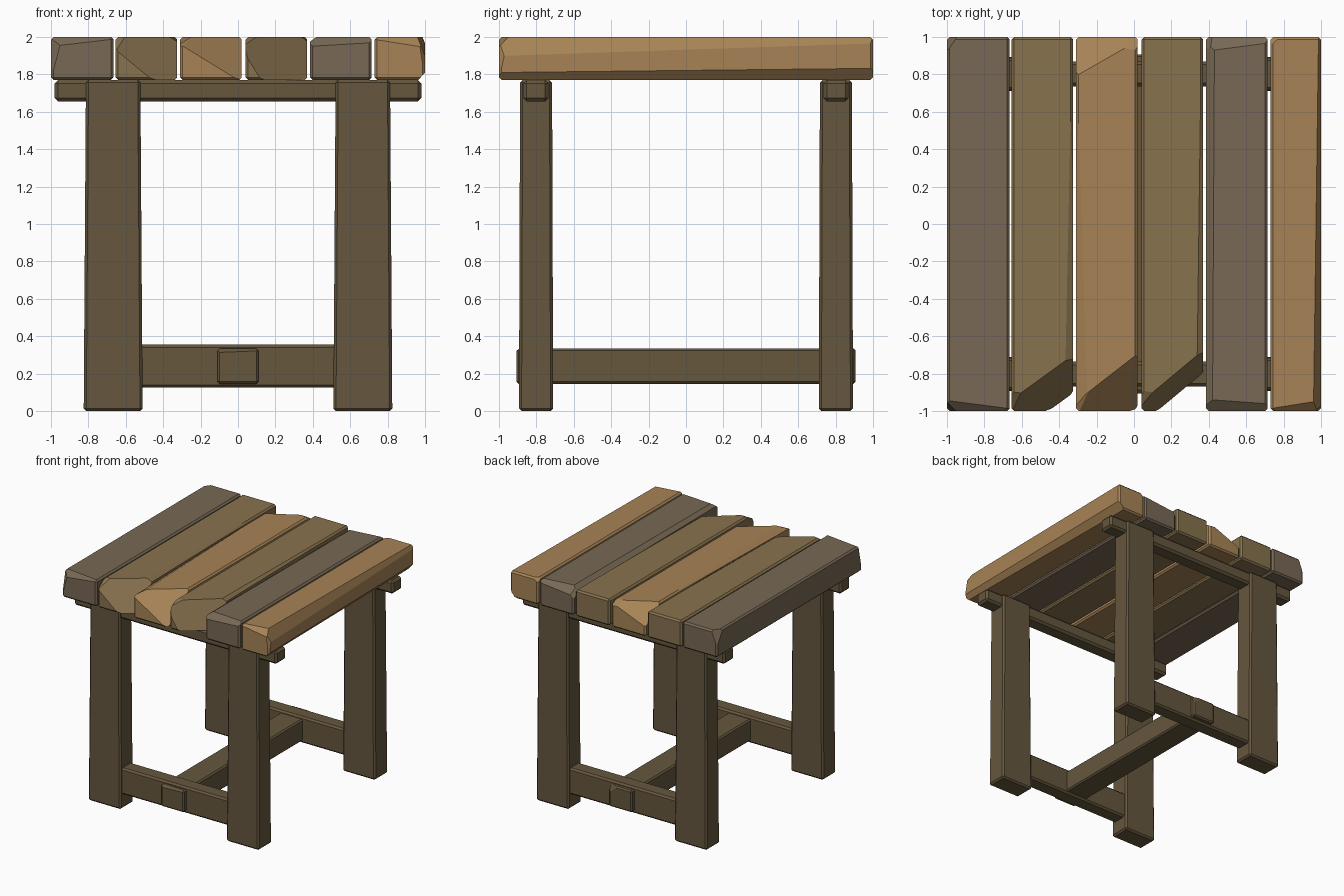
import bpy, bmesh
from mathutils import Vector

if "Cube" in bpy.data.objects:
    bpy.data.objects.remove(bpy.data.objects["Cube"])


def material(name, rgb):
    m = bpy.data.materials.new(name)
    m.diffuse_color = (*rgb, 1)
    m.use_nodes = True
    m.node_tree.nodes["Principled BSDF"].inputs["Base Color"].default_value = m.diffuse_color
    return m


GREY = material("grey_wood", (0.188, 0.141, 0.091))
BROWN = material("brown_wood", (0.246, 0.168, 0.076))
TAN = material("tan_wood", (0.39, 0.23, 0.093))
DARK = material("dark_wood", (0.133, 0.095, 0.048))


def slice_off(bm, co, no):
    """Remove everything beyond a plane and cap the cut."""
    r = bmesh.ops.bisect_plane(bm, geom=bm.verts[:] + bm.edges[:] + bm.faces[:],
                               plane_co=co, plane_no=no, clear_outer=True)
    edges = [e for e in r["geom_cut"]
             if isinstance(e, bmesh.types.BMEdge) and e.is_boundary]
    if edges:
        bmesh.ops.edgenet_fill(bm, edges=edges)


def beam(name, x, y, z, mat, bevel=0.012, taper=0.0, cuts=(), planes=()):
    """Bevelled box between limits; cuts are (x1, y1, x2, y2, slope) lines on the top."""
    bm = bmesh.new()
    bmesh.ops.create_cube(bm, size=1)
    lo, hi = Vector((x[0], y[0], z[0])), Vector((x[1], y[1], z[1]))
    mid = (lo + hi) / 2
    for v in bm.verts:
        t = taper if v.co.z > 0 else 0
        size = hi - lo - Vector((2 * t, t, 0))
        v.co = mid + Vector(a * b for a, b in zip(v.co, size))
    bmesh.ops.bevel(bm, geom=bm.edges[:], offset=bevel, segments=1,
                    profile=0.5, affect='EDGES')
    for x1, y1, x2, y2, s in cuts:
        n = Vector((y2 - y1, x1 - x2)).normalized()
        if n.dot(Vector((x1 - mid.x, y1 - mid.y))) < 0:
            n = -n
        slice_off(bm, (x1, y1, hi.z), Vector((n.x * s, n.y * s, 1)).normalized())
    for co, no in planes:
        slice_off(bm, co, Vector(no).normalized())
    bmesh.ops.recalc_face_normals(bm, faces=bm.faces[:])
    me = bpy.data.meshes.new(name)
    bm.to_mesh(me)
    bm.free()
    me.materials.append(mat)
    ob = bpy.data.objects.new(name, me)
    bpy.context.collection.objects.link(ob)
    return ob


# Seat planks, each with its own hewn chips
planks = [
    (-1.0, -0.665, GREY, [(-0.95, -0.95, -0.68, -0.985, 0.9), (-1.0, -0.95, -0.94, -1.0, 6),
                          (-1.0, 0.92, -0.945, 1.0, 3)]),
    (-0.655, -0.325, BROWN, [(-0.63, -0.9, -0.35, -0.94, 0.7), (-0.655, -0.94, -0.6, -0.9, 1.4),
                             (-0.33, 1.0, -0.37, -0.9, 0.6)]),
    (-0.31, 0.02, TAN, [(-0.31, 1.0, -0.25, -0.9, 0.6), (-0.25, -0.9, 0.0, -0.92, 0.5),
                        (-0.31, -0.95, -0.22, -0.88, 1.0), (-0.28, 0.985, -0.05, 0.94, 0.6),
                        (-0.05, 0.94, 0.02, 0.98, 0.8)]),
    (0.04, 0.37, BROWN, [(0.1, -0.9, 0.35, -0.94, 0.5), (0.04, -0.95, 0.1, -0.9, 2.5),
                         (0.36, 1.0, 0.335, -0.93, 0.7)]),
    (0.385, 0.715, GREY, [(0.43, 0.93, 0.42, -0.94, 0.7), (0.43, 0.93, 0.7, 0.965, 0.8),
                          (0.385, 0.9, 0.45, 0.98, 1.5), (0.42, -0.94, 0.7, -0.96, 0.8)]),
    (0.73, 1.0, TAN, [(0.985, 0.9, 0.96, -0.95, 2.5), (0.74, -0.985, 0.96, -0.95, 1.0),
                      (1.0, -0.95, 0.965, -1.0, 8), (0.73, 0.95, 0.78, 1.0, 1.2)]),
]
for i, (x0, x1, mat, cuts) in enumerate(planks):
    low = [((1.0, -1.0, 1.81), (1, 0.01, -0.9))] if i == 5 else []
    beam(f"seat_plank_{i + 1}", (x0, x1), (-1, 1), (1.77, 2), mat, 0.014,
         cuts=cuts, planes=low)

# Two end frames: legs, top rail and low cross bar
for side, s in (("front", -1), ("back", 1)):
    span = lambda a, b: tuple(sorted((s * a, s * b)))
    for hand, h in (("left", -1), ("right", 1)):
        beam(f"{side}_{hand}_leg", tuple(sorted((h * 0.51, h * 0.825))), span(0.71, 0.893),
             (0, 1.77), DARK, 0.014, taper=0.012)
    beam(f"{side}_top_rail", (-0.98, 0.98), span(0.735, 0.87), (1.655, 1.77), DARK, 0.018)
    beam(f"{side}_cross_bar", (-0.54, 0.54), span(0.735, 0.87), (0.125, 0.355), DARK, 0.015)

# Long stretcher whose ends poke through the cross bars
beam("long_stretcher", (-0.11, 0.11), (-0.907, 0.907), (0.145, 0.335), DARK, 0.012,
     cuts=[(-0.1, -0.88, 0.1, -0.89, 0.8), (0.04, 0.9, 0.11, 0.87, 2)])
